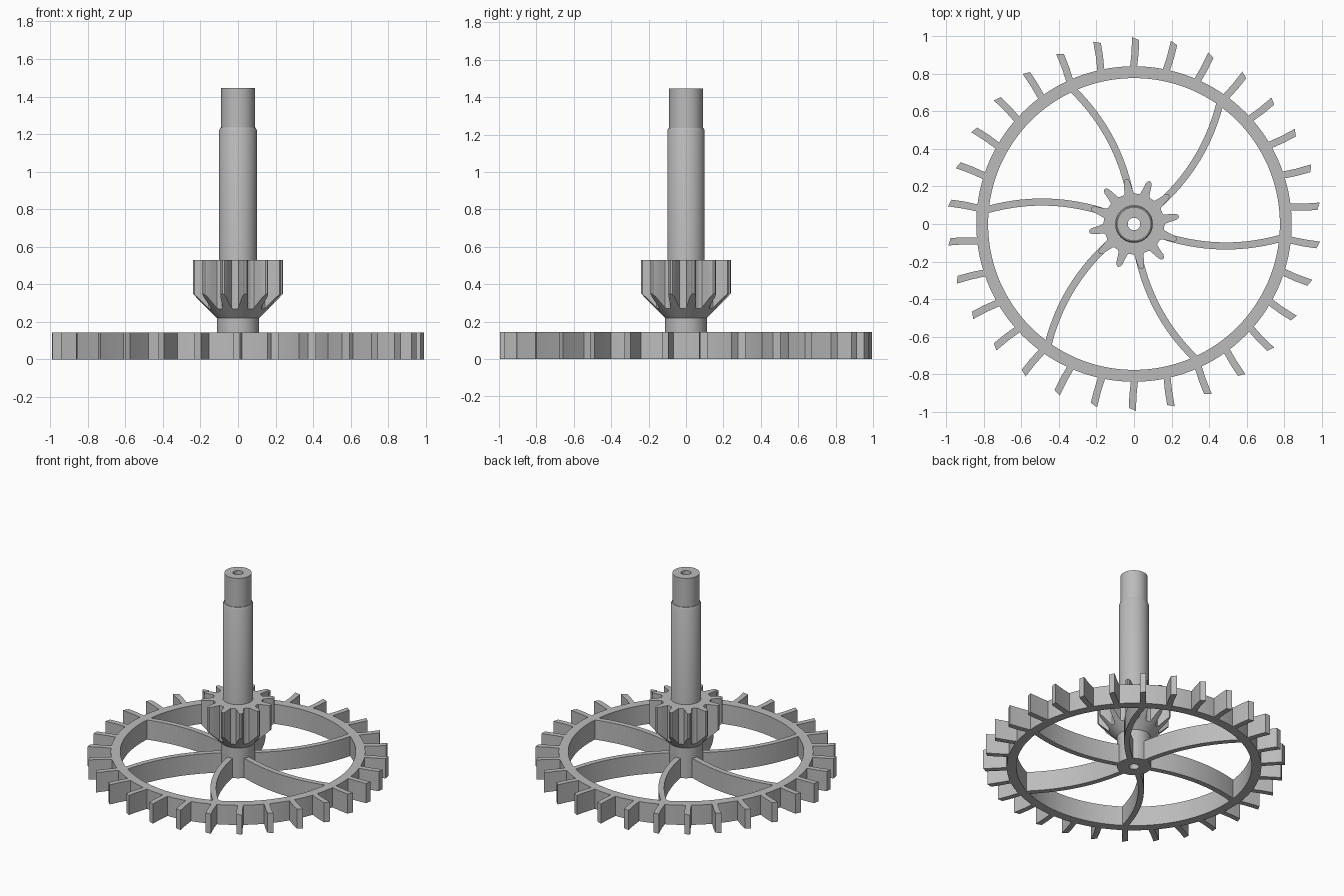
import bpy, bmesh
from math import sin, cos, pi, radians

cube = bpy.data.objects.get("Cube")
if cube:
    bpy.data.objects.remove(cube, do_unlink=True)

metal = bpy.data.materials.new("grey metal")
metal.use_nodes = True
GREY = (0.5, 0.5, 0.5, 1)
metal.diffuse_color = GREY
metal.node_tree.nodes["Principled BSDF"].inputs["Base Color"].default_value = GREY

WHEEL_H = 0.143
HUB_R = 0.112


def polar(r, degrees):
    return r * cos(radians(degrees)), r * sin(radians(degrees))


def finish(name, bm):
    bmesh.ops.recalc_face_normals(bm, faces=bm.faces)
    mesh = bpy.data.meshes.new(name)
    bm.to_mesh(mesh)
    bm.free()
    mesh.materials.append(metal)
    obj = bpy.data.objects.new(name, mesh)
    bpy.context.collection.objects.link(obj)
    bpy.ops.object.select_all(action="DESELECT")
    obj.select_set(True)
    bpy.context.view_layer.objects.active = obj
    bpy.ops.object.shade_smooth_by_angle(angle=radians(25))
    return obj


def bridge_loops(bm, loops):
    """Skin a closed series of closed vertex loops."""
    rows = [[bm.verts.new(p) for p in loop] for loop in loops]
    n = len(rows[0])
    for k, row in enumerate(rows):
        nxt = rows[(k + 1) % len(rows)]
        for i in range(n):
            j = (i + 1) % n
            bm.faces.new((row[i], row[j], nxt[j], nxt[i]))


def lathe(name, profile, segments=72):
    """Revolve a closed (radius, height) profile about the axis."""
    bm = bmesh.new()
    bridge_loops(bm, [[(*polar(r, 360 * i / segments), z) for i in range(segments)]
                      for r, z in profile])
    return finish(name, bm)


def blades(name, left, right, count):
    """Extruded strip between two edge lines, repeated round the axis."""
    bm = bmesh.new()
    for k in range(count):
        a = 2 * pi * k / count
        rows = []
        for p, q in zip(left, right):
            row = []
            for (x, y), z in ((p, 0), (q, 0), (q, WHEEL_H), (p, WHEEL_H)):
                row.append(bm.verts.new((x * cos(a) - y * sin(a),
                                         x * sin(a) + y * cos(a), z)))
            rows.append(row)
        for r0, r1 in zip(rows, rows[1:]):
            for i in range(4):
                j = (i + 1) % 4
                bm.faces.new((r0[i], r0[j], r1[j], r1[i]))
        bm.faces.new(rows[0])
        bm.faces.new(rows[-1])
    return finish(name, bm)


# Wheel rim
lathe("wheel_rim", [(0.777, 0), (0.84, 0), (0.84, WHEEL_H), (0.777, WHEEL_H)], 120)

# Slanted outer teeth, slightly bowed
blades("wheel_teeth",
       [polar(0.832, 7.5), polar(0.91, 6.85), polar(0.995, 6.6)],
       [polar(0.832, 4.9), polar(0.91, 4.45), polar(0.98, 4.4)], 30)

# Curved spokes
left, right = [], []
STEPS = 16
for i in range(STEPS + 1):
    x = -0.784 + i * (0.784 - 0.07) / STEPS
    y = 0.117 - 0.48 * (x + 0.49) ** 2
    slope = -0.96 * (x + 0.49)
    length = (1 + slope * slope) ** 0.5
    nx, ny = -slope / length * 0.019, 0.019 / length
    left.append((x + nx, y + ny))
    right.append((x - nx, y - ny))
blades("curved_spokes", left, right, 6)

# Hub and stepped shaft with a through bore
lathe("hub_and_shaft", [
    (0.033, 0), (HUB_R, 0), (HUB_R, 0.24), (0.1, 0.24), (0.1, 1.222),
    (0.094, 1.235), (0.09, 1.235), (0.09, 1.445), (0.033, 1.445)])

# Pinion gear: rounded teeth with a conical underside
outline = []
TOOTH = [(0.162, -11), (0.166, -8.5), (0.195, -5.5), (0.225, -3.5), (0.239, -1.5),
         (0.243, 1), (0.238, 3.2), (0.225, 5), (0.195, 6.5), (0.166, 9), (0.162, 11.5)]
for k in range(12):
    outline += [(r, 9 + 30 * k + a) for r, a in TOOTH]
TOP, BASE = 0.53, 0.22
bm = bmesh.new()
bridge_loops(bm, [
    [(*polar(0.095, a), TOP) for r, a in outline],
    [(*polar(r, a), TOP) for r, a in outline],
    [(*polar(r, a), BASE + (r - HUB_R)) for r, a in outline],
    [(*polar(HUB_R, a), BASE) for r, a in outline],
    [(*polar(0.095, a), BASE) for r, a in outline],
])
finish("pinion_gear", bm)
